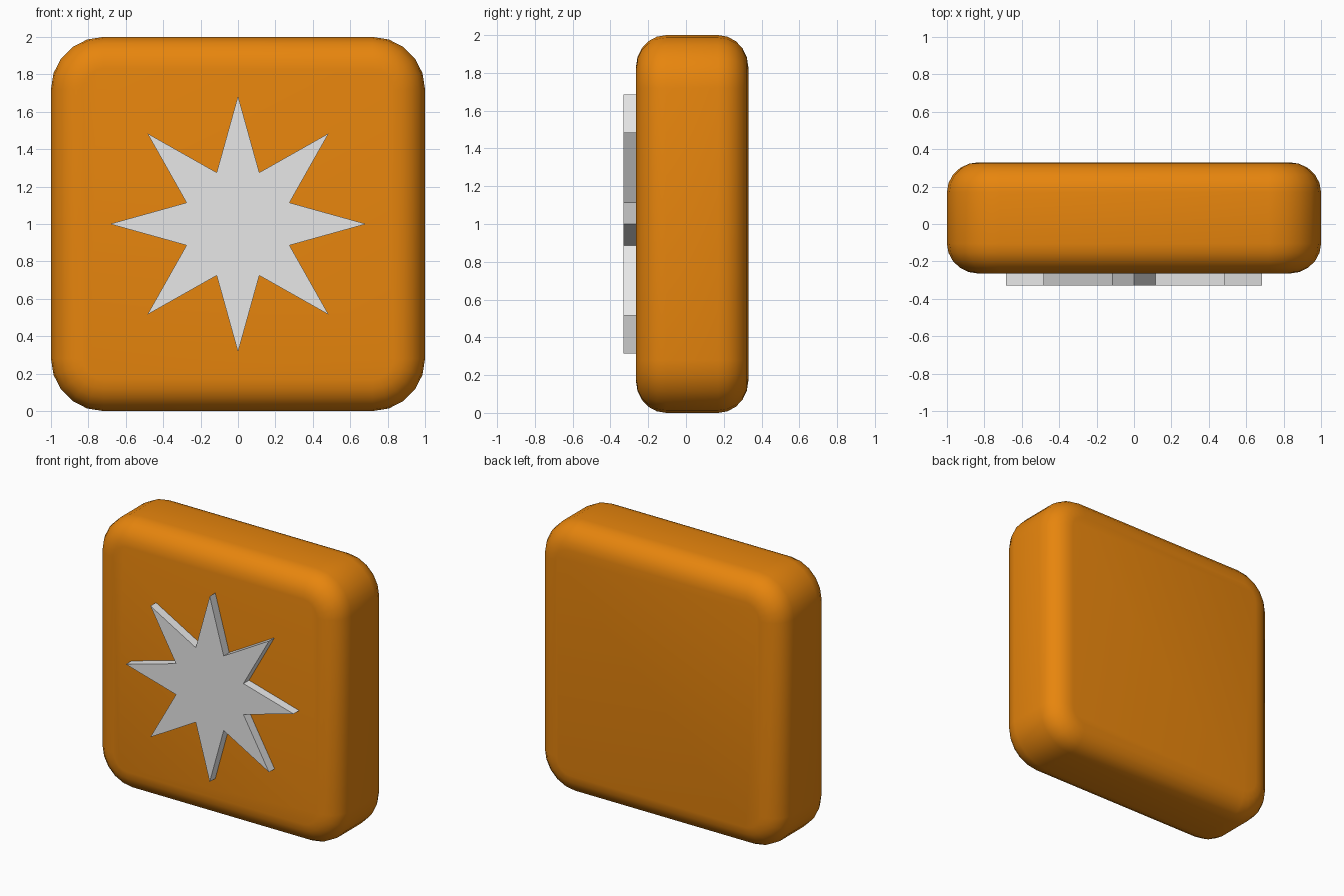
import bpy, bmesh, math

if "Cube" in bpy.data.objects:
    bpy.data.objects.remove(bpy.data.objects["Cube"])


def material(name, rgb):
    m = bpy.data.materials.new(name)
    m.diffuse_color = (*rgb, 1)
    m.use_nodes = True
    m.node_tree.nodes["Principled BSDF"].inputs["Base Color"].default_value = m.diffuse_color
    return m


def loft(name, rings, mat):
    """Join equal-length rings of points and cap both ends."""
    bm = bmesh.new()
    loops = [[bm.verts.new(p) for p in ring] for ring in rings]
    for a, b in zip(loops, loops[1:]):
        for i in range(len(a)):
            j = (i + 1) % len(a)
            bm.faces.new((a[i], a[j], b[j], b[i]))
    bm.faces.new(loops[0])
    bm.faces.new(loops[-1])
    bmesh.ops.recalc_face_normals(bm, faces=bm.faces[:])
    mesh = bpy.data.meshes.new(name)
    bm.to_mesh(mesh)
    bm.free()
    mesh.materials.append(mat)
    obj = bpy.data.objects.new(name, mesh)
    bpy.context.collection.objects.link(obj)
    return obj


def rounded_square(half, radius, y, steps=5):
    pts = []
    c = half - radius
    for q, (sx, sz) in enumerate([(1, 1), (-1, 1), (-1, -1), (1, -1)]):
        for k in range(steps + 1):
            a = math.pi / 2 * (q + k / steps)
            pts.append((sx * c + radius * math.cos(a), y,
                        1 + sz * c + radius * math.sin(a)))
    return pts


orange = material("orange", (0.80, 0.235, 0.004))
grey = material("light grey", (0.80, 0.80, 0.80))

# Block: rounded square with a soft rim on the front and back
FRONT, BACK, CORNER = -0.265, 0.33, 0.28
RIM, RIM_Y, STEPS = 0.17, 0.16, 5
rings = []
for side in (0, 1):
    for k in range(STEPS + 1):
        a = math.pi / 2 * (k / STEPS if side == 0 else 1 - k / STEPS)
        inset = RIM * (1 - math.sin(a))
        depth = RIM_Y * (1 - math.cos(a))
        y = FRONT + depth if side == 0 else BACK - depth
        rings.append(rounded_square(1 - inset, CORNER - inset, y))
block = loft("block", rings, orange)
bpy.context.view_layer.objects.active = block
block.select_set(True)
bpy.ops.object.shade_smooth_by_angle(angle=math.radians(40))

# Star: eight-pointed plate on the front face
def star_ring(y, outer=0.685, inner=0.298, points=8):
    ring = []
    for i in range(points * 2):
        r = inner if i % 2 else outer
        a = math.pi * i / points
        ring.append((r * math.cos(a), y, 1 + r * math.sin(a)))
    return ring


loft("star", [star_ring(-0.33), star_ring(-0.26)], grey)
